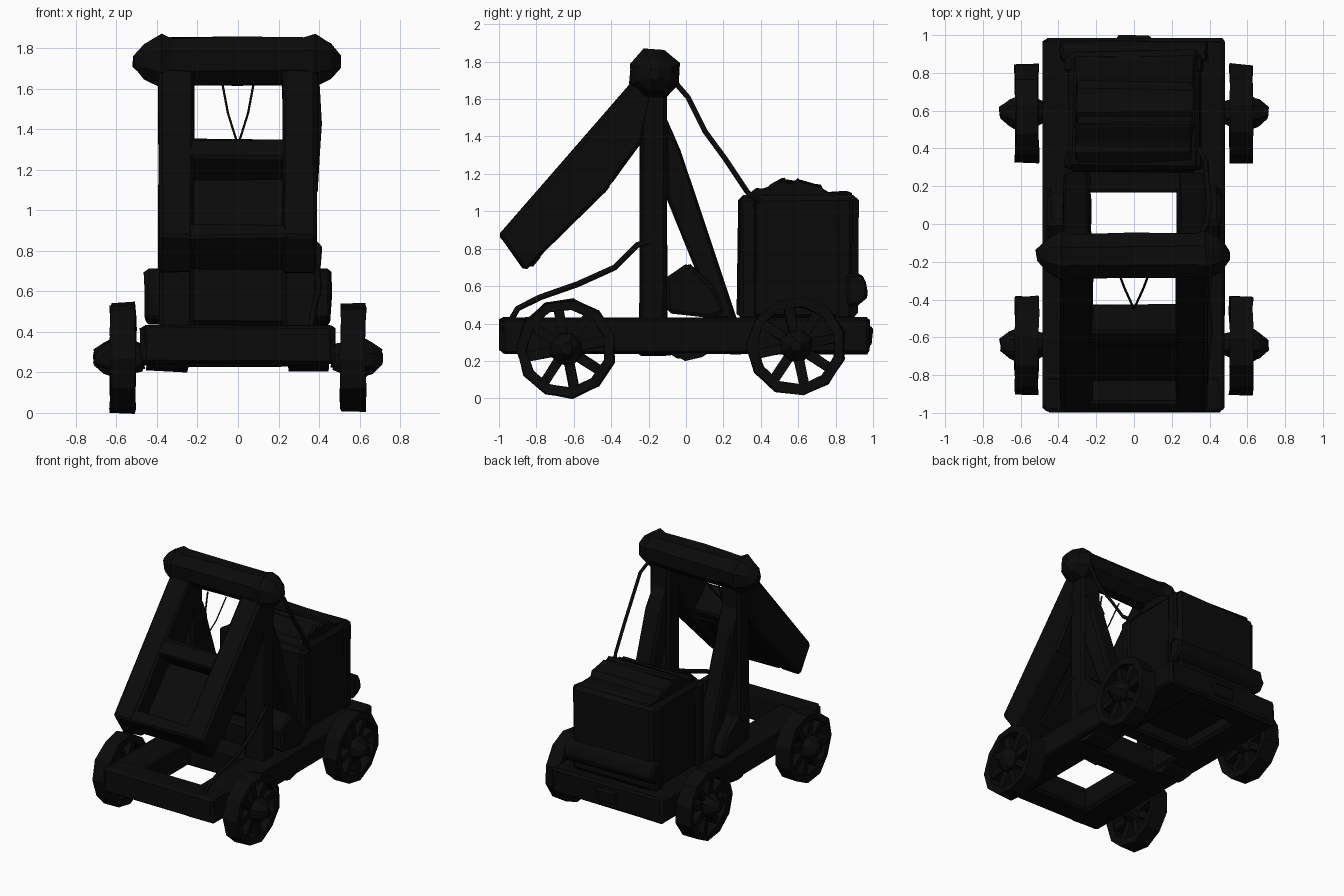
import bpy, bmesh, math, random
from mathutils import Vector, Matrix

if "Cube" in bpy.data.objects:
    bpy.data.objects.remove(bpy.data.objects["Cube"])

random.seed(4)
dark = bpy.data.materials.new("dark_wood")
dark.diffuse_color = (0.003, 0.003, 0.003, 1)
dark.use_nodes = True
dark.node_tree.nodes["Principled BSDF"].inputs["Base Color"].default_value = dark.diffuse_color


def finish(name, bm, jitter=0.006):
    for v in bm.verts:
        v.co += Vector([random.uniform(-jitter, jitter) for _ in range(3)])
    bmesh.ops.recalc_face_normals(bm, faces=bm.faces)
    me = bpy.data.meshes.new(name)
    bm.to_mesh(me)
    bm.free()
    me.materials.append(dark)
    ob = bpy.data.objects.new(name, me)
    bpy.context.collection.objects.link(ob)
    return ob


def prism(name, pts, x0, x1, bevel=0.015, jitter=0.006):
    """Extrude a (y, z) outline from x0 to x1 with chipped edges."""
    bm = bmesh.new()
    f = bm.faces.new([bm.verts.new((x0, y, z)) for y, z in pts])
    ext = bmesh.ops.extrude_face_region(bm, geom=[f])["geom"]
    for v in ext:
        if isinstance(v, bmesh.types.BMVert):
            v.co.x = x1
    bmesh.ops.recalc_face_normals(bm, faces=bm.faces)
    if bevel:
        bmesh.ops.bevel(bm, geom=bm.edges[:], offset=bevel, segments=1,
                        affect='EDGES', profile=0.5)
    return finish(name, bm, jitter)


def box(name, x0, x1, y0, y1, z0, z1, bevel=0.015, jitter=0.006):
    return prism(name, [(y0, z0), (y1, z0), (y1, z1), (y0, z1)], x0, x1, bevel, jitter)


def lathe(name, prof, y, z, n, closed=False, jitter=0.006):
    """Spin an (x, radius) profile about an x-parallel axis at (y, z)."""
    bm = bmesh.new()
    rings = []
    for x, r in prof:
        rings.append([bm.verts.new((x, y + r * math.cos((i + .5) * math.tau / n),
                                    z + r * math.sin((i + .5) * math.tau / n))) for i in range(n)])
    pairs = list(zip(rings, rings[1:]))
    if closed:
        pairs.append((rings[-1], rings[0]))
    else:
        bm.faces.new(rings[0])
        bm.faces.new(rings[-1])
    for a, b in pairs:
        for i in range(n):
            j = (i + 1) % n
            bm.faces.new((a[i], a[j], b[j], b[i]))
    return finish(name, bm, jitter)


def rope(name, pts, r=0.012):
    cu = bpy.data.curves.new(name, 'CURVE')
    cu.dimensions = '3D'
    cu.bevel_depth = r
    cu.bevel_resolution = 0
    cu.use_fill_caps = True
    sp = cu.splines.new('POLY')
    sp.points.add(len(pts) - 1)
    for p, c in zip(sp.points, pts):
        p.co = (*c, 1)
    cu.materials.append(dark)
    bpy.context.collection.objects.link(bpy.data.objects.new(name, cu))


def arm(s, d):
    """Point on the tilted arm: s along it from the low end, d through it."""
    return (-1 + .658 * s + .753 * d, .87 + .753 * s - .70 * d - .06 * d)


def arm_block(s0, s1, d0, d1):
    return [arm(s0, d0), arm(s1, d0), arm(s1, d1), arm(s0, d1)]


for side, tag in ((-1, "left"), (1, "right")):
    # chassis rail, upright, brace, arm rail
    box(f"rail_{tag}", side * .235, side * .48, -.985, .98, .24, .43)
    box(f"upright_{tag}", side * .22, side * .385, -.245, -.105, .40, 1.68)
    prism(f"brace_{tag}", [(-.11, 1.08), (.16, .42), (.27, .42), (-.03, 1.32), (-.11, 1.50)],
          side * .235, side * .375)
    prism(f"arm_rail_{tag}", [arm(0, 0), (-.28, 1.70), (-.18, 1.62), (-.24, 1.37),
                              (-.40, 1.15), (-.42, 1.12), (-.86, .685)], side * .22, side * .39)
    # side block behind the upright, and its foot under the rail
    prism(f"side_block_{tag}", [(-.10, .46), (.14, .43), (.21, .46), (.15, .60), (.01, .725), (-.11, .64)],
          side * .23, side * .46, .02)
    prism(f"rail_foot_{tag}", [(-.12, .26), (-.05, .22), (.0, .205), (.08, .225), (.14, .26)],
          side * .25, side * .45, 0)

    # wheels
    for wy, wz, end in ((-.64, .265, "front"), (.59, .28, "rear")):
        nm = f"{end}_wheel_{tag}"
        lathe(nm + "_rim", [(side * .505, .267), (side * .63, .264), (side * .625, .212),
                            (side * .51, .212)], wy, wz, 11, True)
        lathe(nm + "_hub", [(side * .47, .06), (side * .52, .08), (side * .63, .09),
                            (side * .66, .075), (side * .71, .03)], wy, wz, 8)
        bm = bmesh.new()
        for k in range(8):
            a = k * math.tau / 8 + .2
            m = (Matrix.Translation((side * .57, wy, wz)) @ Matrix.Rotation(a, 4, 'X')
                 @ Matrix.Translation((0, 0, .145)) @ Matrix.Diagonal((.085, .05, .16, 1)))
            bmesh.ops.create_cube(bm, size=1, matrix=m)
        finish(nm + "_spokes", bm, .004)

# axles
for wy, wz, end in ((-.64, .27, "front"), (.59, .28, "rear")):
    for s in (-1, 1):
        lathe(f"{end}_axle_stub", [(s * .46, .05), (s * .53, .05)], wy, wz, 6)

# cross beams and cargo floor
box("front_cross_beam", -.47, .47, -.995, -.81, .245, .435)
box("middle_cross_beam", -.30, .30, -.26, -.07, .23, .42)
box("rear_middle_cross_beam", -.40, .40, .17, .31, .24, .43)
box("rear_cross_beam", -.47, .47, .80, .98, .24, .43)
box("cargo_floor", -.30, .30, .28, .85, .33, .43)

# top beam with flared, pointed ends
lathe("top_beam", [(-.515, .03), (-.46, .095), (-.38, .142), (-.33, .125), (0, .128),
                   (.33, .125), (.38, .142), (.46, .095), (.505, .03)], -.168, 1.735, 8)

# arm tray with recessed bucket
prism("arm_low_end", arm_block(0, .09, 0, .226), -.25, .25)
prism("arm_high_end", arm_block(.52, .65, 0, .21), -.25, .25)
prism("bucket_floor", arm_block(.06, .56, .15, .225), -.25, .25)

# cargo box, heaped lid and corner posts
box("cargo_box", -.35, .35, .28, .915, .42, 1.085, .03, .01)
prism("cargo_heap", [(.29, 1.05), (.90, 1.05), (.88, 1.10), (.74, 1.11), (.71, 1.145), (.60, 1.175),
                     (.55, 1.155), (.52, 1.185), (.45, 1.13), (.39, 1.125)], -.31, .31, .012, .01)
for s in (-1, 1):
    for y in (.32, .83):
        box("cargo_corner_post", s * .29, s * .365, y - .03, y + .06, .42, 1.07)

# rear bumper bar with centre peg
prism("rear_bar", [(.86, .49), (.93, .50), (.975, .55), (.97, .61), (.93, .66), (.86, .67)], -.39, .39)
prism("rear_peg", [(.9, .26), (.99, .28), (1.0, .38), (.9, .42)], -.09, .09, .012, .003)

# ropes
for s in (-1, 1):
    rope("hanging_rope", [(s * .08, -.26, 1.64), (s * .05, -.34, 1.48), (0, -.45, 1.32)], .006)
rope("upper_rope", [(.36, -.05, 1.68), (.39, .01, 1.61), (.40, .10, 1.43), (.39, .21, 1.28),
                    (.38, .33, 1.10), (.34, .40, 1.05)], .015)
rope("lower_rope", [(.38, -.18, .84), (.40, -.26, .82), (.39, -.38, .70), (.40, -.58, .61),
                    (.38, -.78, .54), (.37, -.90, .48), (.36, -.94, .41)], .016)
